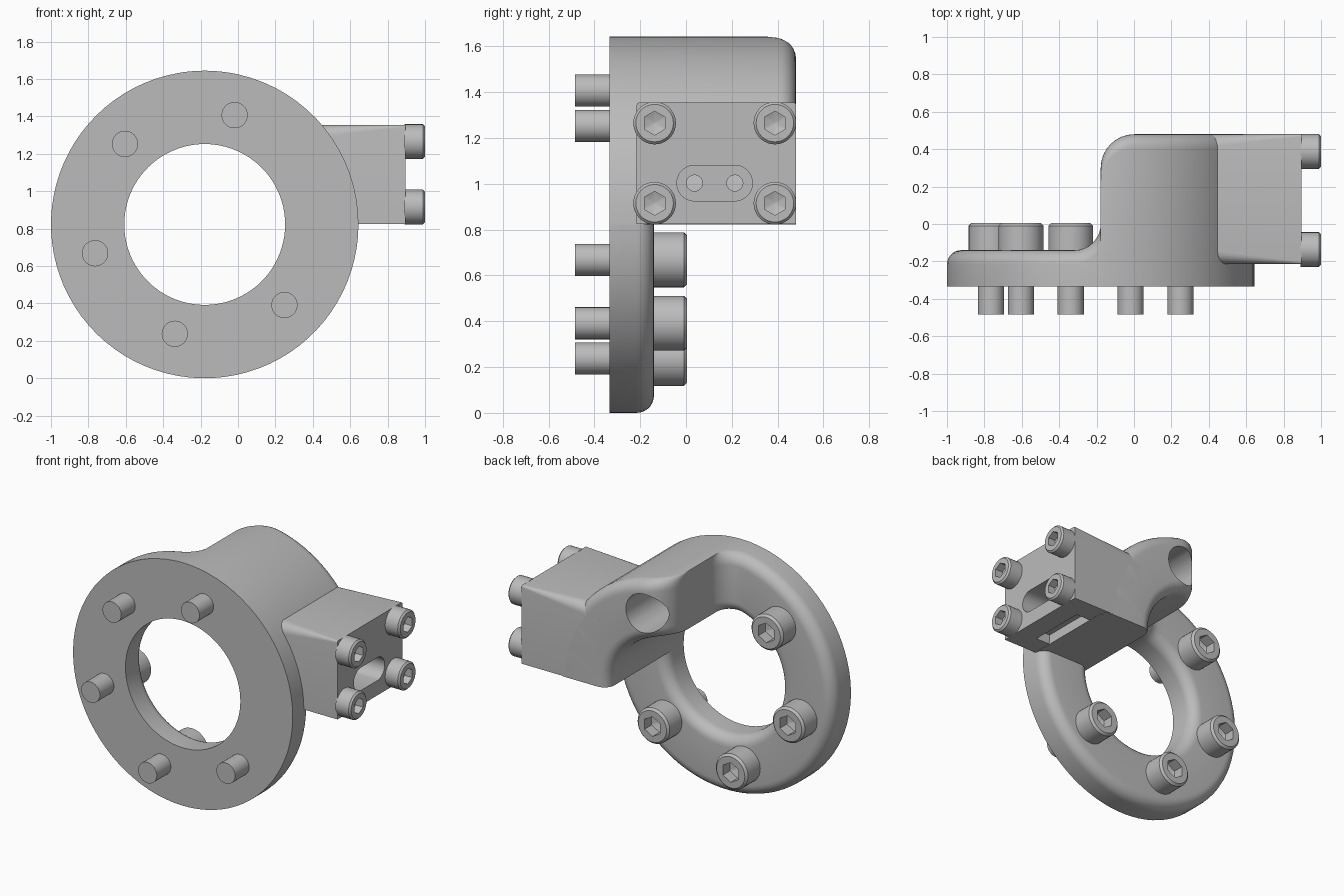
import bpy, bmesh
from math import sin, cos, acos, pi, radians, sqrt
from mathutils import Vector

cube = bpy.data.objects.get("Cube")
if cube:
    bpy.data.objects.remove(cube, do_unlink=True)

grey = bpy.data.materials.new("machined grey")
grey.use_nodes = True
GREY = (0.5, 0.5, 0.5, 1)
grey.diffuse_color = GREY
grey.node_tree.nodes["Principled BSDF"].inputs["Base Color"].default_value = GREY

CX, CZ = -0.178, 0.822           # ring centre
R_OUT, R_IN, BOLT_R = 0.822, 0.43, 0.606
FRONT, LOW, TOP = -0.335, -0.14, 0.48


def loft(name, rings, closed=False):
    """Skin a list of equal-length point rings; cap the ends unless closed."""
    bm = bmesh.new()
    rows = [[bm.verts.new(p) for p in ring] for ring in rings]
    n = len(rows[0])
    pairs = list(zip(rows, rows[1:] + rows[:1])) if closed else list(zip(rows, rows[1:]))
    for a, b in pairs:
        for i in range(n):
            j = (i + 1) % n
            bm.faces.new((a[i], a[j], b[j], b[i]))
    if not closed:
        bm.faces.new(rows[0])
        bm.faces.new(rows[-1])
    bmesh.ops.recalc_face_normals(bm, faces=bm.faces)
    mesh = bpy.data.meshes.new(name)
    bm.to_mesh(mesh)
    bm.free()
    obj = bpy.data.objects.new(name, mesh)
    bpy.context.collection.objects.link(obj)
    mesh.materials.append(grey)
    return obj


def smooth(obj):
    bpy.ops.object.select_all(action='DESELECT')
    obj.select_set(True)
    bpy.context.view_layer.objects.active = obj
    bpy.ops.object.shade_smooth_by_angle(angle=radians(32))


def place(origin, axis, u, v, d):
    """Point at (u, v) across and d along the x or y axis."""
    x, y, z = origin
    return (x + d, y + u, z + v) if axis == 'x' else (x + u, y + d, z + v)


def circle(r, n=36):
    return [(r * cos(2 * pi * i / n), r * sin(2 * pi * i / n)) for i in range(n)]


def hexagon(r, n=36):
    """Hexagon outline sampled with n points, corner up."""
    pts = []
    for i in range(n):
        a = 2 * pi * i / n
        off = (a + pi / 6) % (pi / 3) - pi / 6
        k = r * cos(pi / 6) / cos(off)
        pts.append((k * cos(a), k * sin(a)))
    return pts


def extrude(name, outline, origin, axis, layers):
    """Loft (outline, distance) layers along an axis."""
    return loft(name, [[place(origin, axis, u, v, d) for u, v in (o or outline)]
                       for o, d in layers])


def cylinder(name, r, origin, axis, length):
    return extrude(name, circle(r), origin, axis, [(None, 0), (None, length)])


def socket_head(name, r, h, origin, axis):
    c = r * 0.12
    smooth(extrude(name, circle(r), origin, axis, [
        (None, 0), (None, h - c), (circle(r - c), h),
        (hexagon(r * 0.56), h), (hexagon(r * 0.56), h * 0.5), (circle(r * 0.05), h * 0.35)]))


def cut(obj, cutter):
    cutter.hide_render = True
    mod = obj.modifiers.new("cut", 'BOOLEAN')
    mod.operation, mod.solver, mod.object = 'DIFFERENCE', 'EXACT', cutter
    bpy.context.view_layer.objects.active = obj
    bpy.ops.object.modifier_apply(modifier=mod.name)
    bpy.data.objects.remove(cutter, do_unlink=True)


# Flange ring that rises into a quarter-ring boss
def section(h, f=0.075, n=7):
    arc = [i * pi / 2 / n for i in range(n + 1)]
    outer = [(R_OUT - f + f * cos(a), h - f + f * sin(a)) for a in arc]
    inner = [(R_IN + f - f * sin(a), h - f + f * cos(a)) for a in arc]
    return [(R_IN, FRONT), (R_OUT, FRONT)] + outer + inner


def station(theta, h):
    return [(CX + r * cos(theta(r)), y, CZ + r * sin(theta(r))) for r, y in section(h)]


def at_x(dx):
    return lambda r: acos(dx / r)


def between(start, end, t):
    return lambda r: start(r) * (1 - t) + end(r) * t


CONCAVE, CONVEX = 0.14, 0.18
quarter = [i * pi / 16 for i in range(9)]
rings = [station(at_x(-CONCAVE * (1 - sin(t))), LOW + CONCAVE * (1 - cos(t))) for t in quarter]
rings += [station(at_x(CONVEX * (1 - cos(t))), TOP - CONVEX * (1 - sin(t))) for t in quarter]
rings += [station(between(at_x(CONVEX), lambda r: 0, i / 16), TOP) for i in range(1, 17)]
rings += [station(between(lambda r: 0, lambda r: acos(-CONCAVE / r) - 2 * pi, i / 60), LOW)
          for i in range(60)]
ring = loft("flange_ring", rings, closed=True)

# Counterbore through the boss
angles = [radians(74.7 + 60 * i) for i in range(5)]
spots = [(CX + BOLT_R * cos(a), CZ + BOLT_R * sin(a)) for a in angles]
cut(ring, cylinder("counterbore", 0.132, (spots[0][0], LOW, spots[0][1]), 'y', 0.8))
smooth(ring)

# Flange bolts: stub in front, socket head behind
for i, (x, z) in enumerate(spots):
    smooth(cylinder(f"flange_stub_{i + 1}", 0.07, (x, -0.485, z), 'y', 0.16))
    socket_head(f"flange_bolt_head_{i + 1}", 0.12, 0.15, (x, LOW - 0.005, z), 'y')


# Side block, its rounded top edges fading out towards the end face
def block_section(x, f, n=6):
    y0, y1, z0, z1 = -0.215, TOP, CZ + 0.003, 1.355
    pts = [(x, y0, z0), (x, y1, z0)]
    arc = [i * pi / 2 / n for i in range(n + 1)]
    pts += [(x, y1 - f + f * cos(a), z1 - f + f * sin(a)) for a in arc]
    pts += [(x, y0 + f - f * sin(a), z1 - f + f * cos(a)) for a in arc]
    return pts


END = 0.895
block = loft("side_block", [block_section(0.34, 0.08), block_section(END, 0.012)])

# Oval pocket with two small holes, and a slot underneath
half, rad = 0.087, 0.078
oval = [(u + (half if u >= 0 else -half), v) for u, v in
        [(rad * cos(a), rad * sin(a)) for a in [(i + 0.5) * pi / 16 for i in range(32)]]]
cut(block, extrude("oval_cutter", oval, (0.7, 0.125, 1.003), 'x', [(None, 0), (None, 0.4)]))
for y in (0.037, 0.213):
    cut(block, cylinder("hole_cutter", 0.035, (0.6, y, 1.003), 'x', 0.2))
slot = [(-0.2, -0.07), (0.2, -0.07), (0.2, 0.07), (-0.2, 0.07)]
cut(block, extrude("slot_cutter", slot, (0.62, 0.125, CZ), 'x', [(None, 0), (None, 0.13)]))
smooth(block)

# Screws at the corners of the end face
for y in (-0.137, 0.388):
    for z in (0.915, 1.265):
        side = "back" if y > 0 else "front"
        level = "upper" if z > 1 else "lower"
        socket_head(f"{side}_{level}_screw", 0.093, 0.11, (END - 0.005, y, z), 'x')
